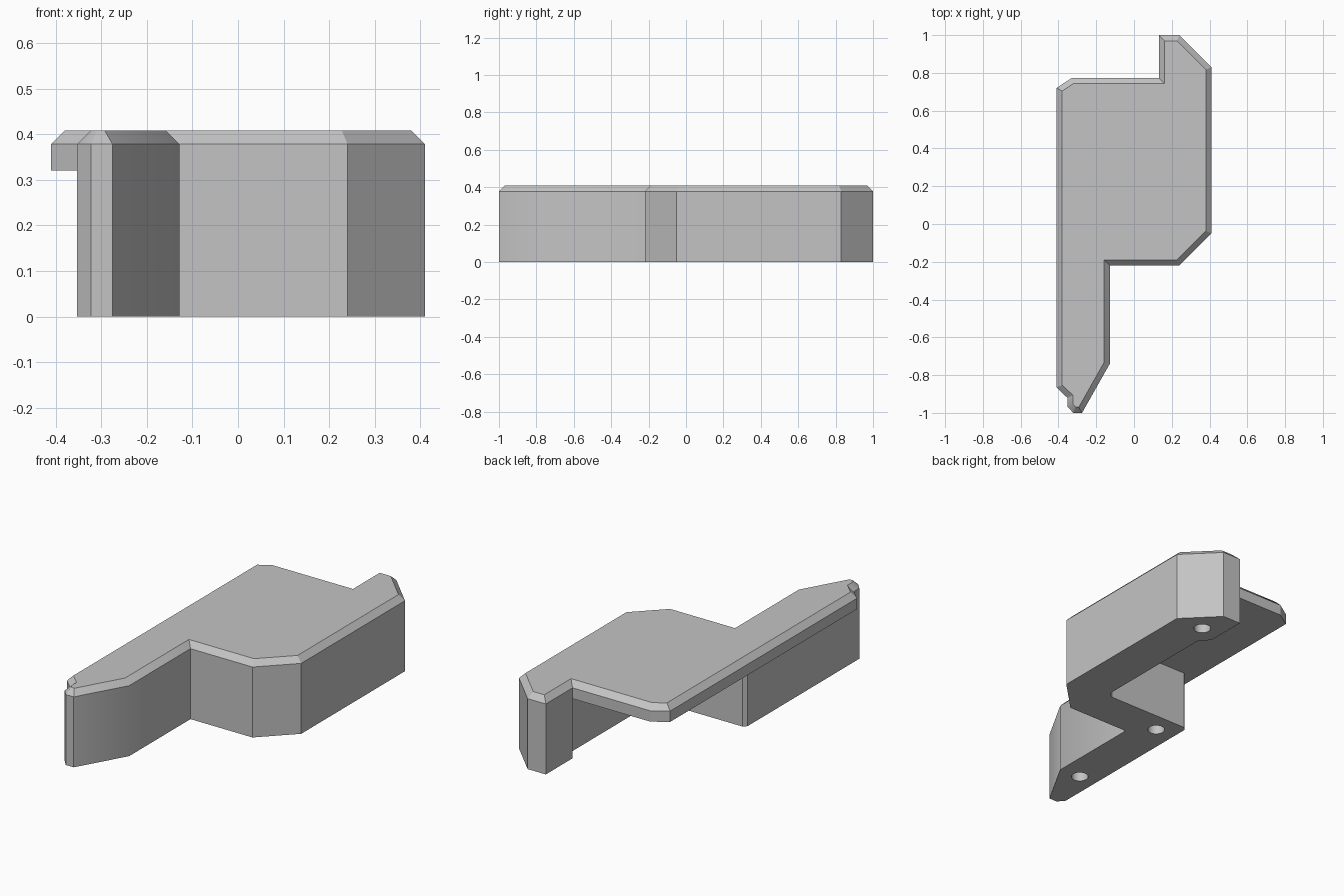
import bpy, bmesh
from mathutils import Vector

cube = bpy.data.objects.get("Cube")
if cube:
    bpy.data.objects.remove(cube, do_unlink=True)

GREY = (0.55, 0.55, 0.55, 1)
mat = bpy.data.materials.new("plain grey")
mat.use_nodes = True
mat.diffuse_color = GREY
mat.node_tree.nodes["Principled BSDF"].inputs["Base Color"].default_value = GREY

# Heights: underside of overhang, start of top chamfer, top
LEDGE, RIM, TOP = 0.32, 0.378, 0.408

# Edge shared by block and plate, front tip round to the rear notch
shared = [(-.353, -.92), (-.353, -.965), (-.322, -1), (-.275, -1), (-.128, -.74),
          (-.128, -.22), (.24, -.22), (.41, -.05), (.41, .83), (.24, 1),
          (.132, 1), (.132, .773)]
# Overhanging edge of the plate, and the recessed block wall beneath it
overhang = [(-.33, .773), (-.41, .72), (-.41, -.865)]
recess = [(.18, .73), (.18, .045), (.17, .015), (.145, 0), (-.335, 0), (-.353, -.018)]


def inset(points, width):
    """Mitred inward offset of a counter-clockwise outline."""
    result = []
    for i, p in enumerate(points):
        p = Vector(p)
        a = (p - Vector(points[i - 1])).normalized()
        b = (Vector(points[(i + 1) % len(points)]) - p).normalized()
        n, m = Vector((-a.y, a.x)), Vector((-b.y, b.x))
        result.append(p + (n + m) * width / (1 + n.dot(m)))
    return result


def new_object(name, bm):
    bmesh.ops.recalc_face_normals(bm, faces=bm.faces)
    mesh = bpy.data.meshes.new(name)
    bm.to_mesh(mesh)
    bm.free()
    mesh.materials.append(mat)
    obj = bpy.data.objects.new(name, mesh)
    bpy.context.collection.objects.link(obj)
    return obj


bm = bmesh.new()


def ring(points, z):
    return [bm.verts.new((p[0], p[1], z)) for p in points]


def walls(low, high):
    for i in range(len(low) - 1):
        bm.faces.new((low[i], low[i + 1], high[i + 1], high[i]))


# Rings of the body
last = len(shared) - 1
base = ring(shared + recess, 0)
rim = ring(shared + overhang, RIM)
top = ring(inset(shared + overhang, TOP - RIM), TOP)
over = ring([shared[-1]] + overhang + [shared[0]], LEDGE)
pocket = [over[0]] + ring(recess, LEDGE) + [over[-1]]

# Top, chamfer, underside of block and of overhang
bm.faces.new(top)
walls(rim + rim[:1], top + top[:1])
bm.faces.new(base)
bm.faces.new(over + pocket[-2:0:-1])

# Full-height walls, overhang rim and recessed walls
for i in range(last):
    face = [base[i], base[i + 1], rim[i + 1], rim[i]]
    if i == 0:
        face.append(over[-1])
    if i == last - 1:
        face.insert(2, over[0])
    bm.faces.new(face)
walls(over, rim[last:] + rim[:1])
walls(base[last:] + base[:1], pocket)
body = new_object("bracket_body", bm)

# Blind screw holes in the underside
bm = bmesh.new()
for x, y in ((.245, .835), (-.24, -.11), (-.25, -.73)):
    geo = bmesh.ops.create_cone(bm, cap_ends=True, segments=32,
                                radius1=.043, radius2=.043, depth=.4)
    bmesh.ops.translate(bm, verts=geo["verts"], vec=(x, y, 0))
cutter = new_object("screw_hole_cutter", bm)
cutter.hide_render = True

bpy.ops.object.select_all(action="DESELECT")
body.select_set(True)
bpy.context.view_layer.objects.active = body
cut = body.modifiers.new("screw_holes", "BOOLEAN")
cut.operation = "DIFFERENCE"
cut.solver = "EXACT"
cut.object = cutter
bpy.ops.object.modifier_apply(modifier=cut.name)
bpy.data.objects.remove(cutter, do_unlink=True)
bpy.ops.object.shade_smooth_by_angle()
